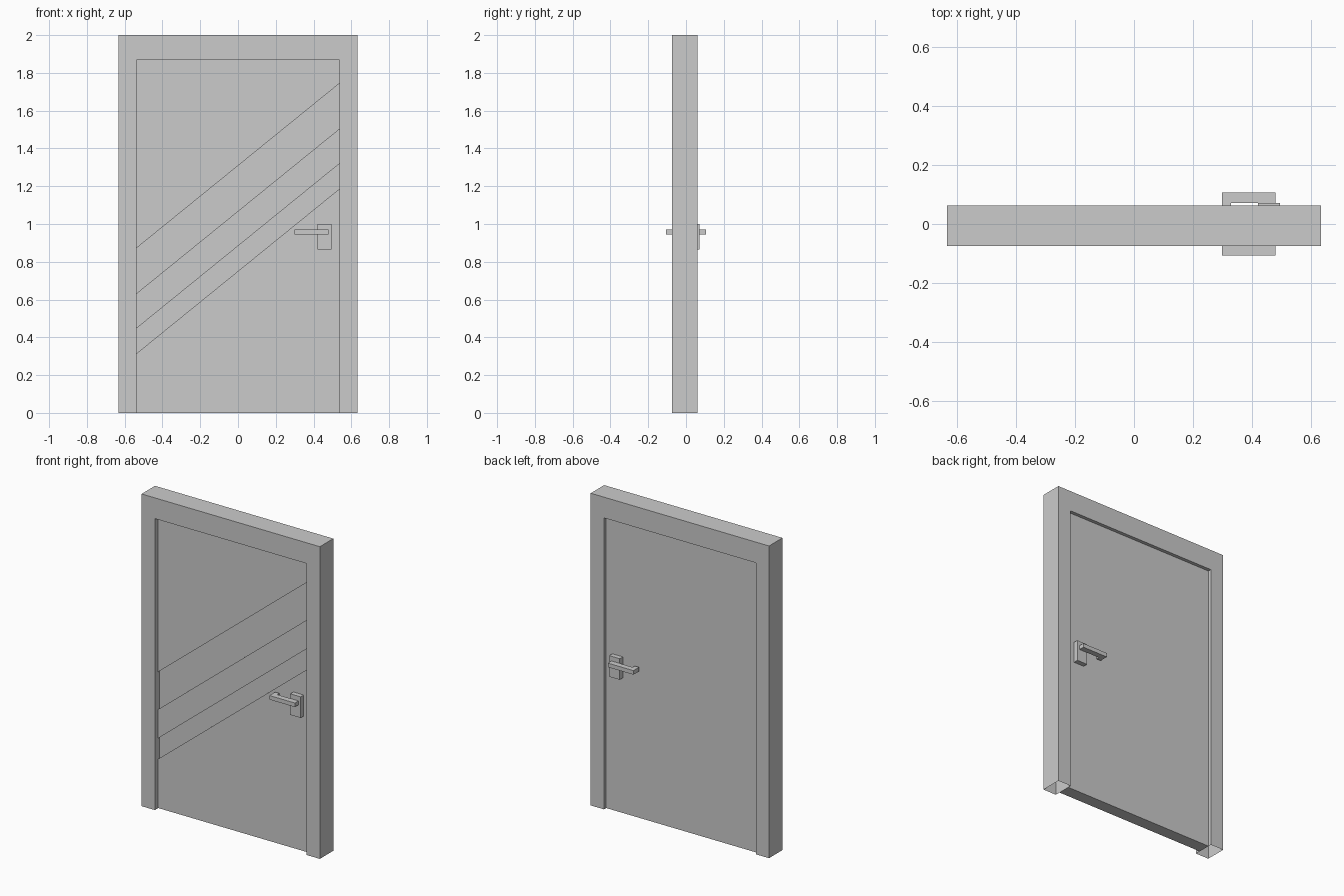
import bpy
import bmesh
from mathutils import Vector

cube = bpy.data.objects.get("Cube")
if cube:
    bpy.data.objects.remove(cube, do_unlink=True)

grey = bpy.data.materials.new("plain_grey")
grey.use_nodes = True
grey.diffuse_color = (0.6, 0.6, 0.6, 1)
grey.node_tree.nodes["Principled BSDF"].inputs["Base Color"].default_value = (0.6, 0.6, 0.6, 1)


def prism(name, pts, lo, hi, axis="Y", open_bottom=False):
    """Extrude an outline: (x, z) points along Y, or (x, y) points along Z."""
    bm = bmesh.new()
    if axis == "Y":
        verts = [bm.verts.new((a, lo, b)) for a, b in pts]
        step = Vector((0, hi - lo, 0))
    else:
        verts = [bm.verts.new((a, b, lo)) for a, b in pts]
        step = Vector((0, 0, hi - lo))
    face = bm.faces.new(verts)
    ext = bmesh.ops.extrude_face_region(bm, geom=[face], use_keep_orig=True)
    moved = [g for g in ext["geom"] if isinstance(g, bmesh.types.BMVert)]
    bmesh.ops.translate(bm, verts=moved, vec=step)
    bmesh.ops.recalc_face_normals(bm, faces=bm.faces)
    if open_bottom:
        low = [f for f in bm.faces if all(v.co.z < 0.001 for v in f.verts)]
        bmesh.ops.delete(bm, geom=low, context="FACES_ONLY")
    mesh = bpy.data.meshes.new(name)
    bm.to_mesh(mesh)
    bm.free()
    mesh.materials.append(grey)
    obj = bpy.data.objects.new(name, mesh)
    bpy.context.collection.objects.link(obj)
    return obj


def rect(x0, x1, b0, b1):
    return [(x0, b0), (x1, b0), (x1, b1), (x0, b1)]


W, OUT, HEAD = 0.538, 0.632, 1.867     # opening half width, frame half width, opening height
FRONT, GROOVE, BACK = -0.04, -0.025, 0.04

# Frame: an upside-down U with hollow feet
prism("door_frame", [(-OUT, 0), (-W, 0), (-W, HEAD), (W, HEAD), (W, 0), (OUT, 0), (OUT, 2), (-OUT, 2)],
      -0.074, 0.062, open_bottom=True)

# Door leaf: a core sheet with raised front panels that leave two slanted grooves
prism("door_core", rect(-W, W, 0, HEAD), GROOVE, BACK)
prism("upper_panel", [(-W, 0.872), (W, 1.745), (W, HEAD), (-W, HEAD)], FRONT, GROOVE)
prism("middle_panel", [(-W, 0.447), (W, 1.32), (W, 1.505), (-W, 0.632)], FRONT, GROOVE)
prism("lower_panel", [(-W, 0), (W, 0), (W, 1.187), (-W, 0.314)], FRONT, GROOVE)

# Handles: a square plate and a bent lever on each side
for side, s in (("front", -1), ("back", 1)):
    y0, y1 = sorted((s * 0.04, s * 0.071))
    prism(side + "_handle_plate", rect(0.42, 0.494, 0.865, 1.0), y0, y1)
    lever = [(0.478, 0.071), (0.478, 0.107), (0.298, 0.107), (0.298, 0.05), (0.328, 0.05), (0.328, 0.071)]
    prism(side + "_handle_lever", [(x, s * y) for x, y in lever], 0.944, 0.97, axis="Z")
